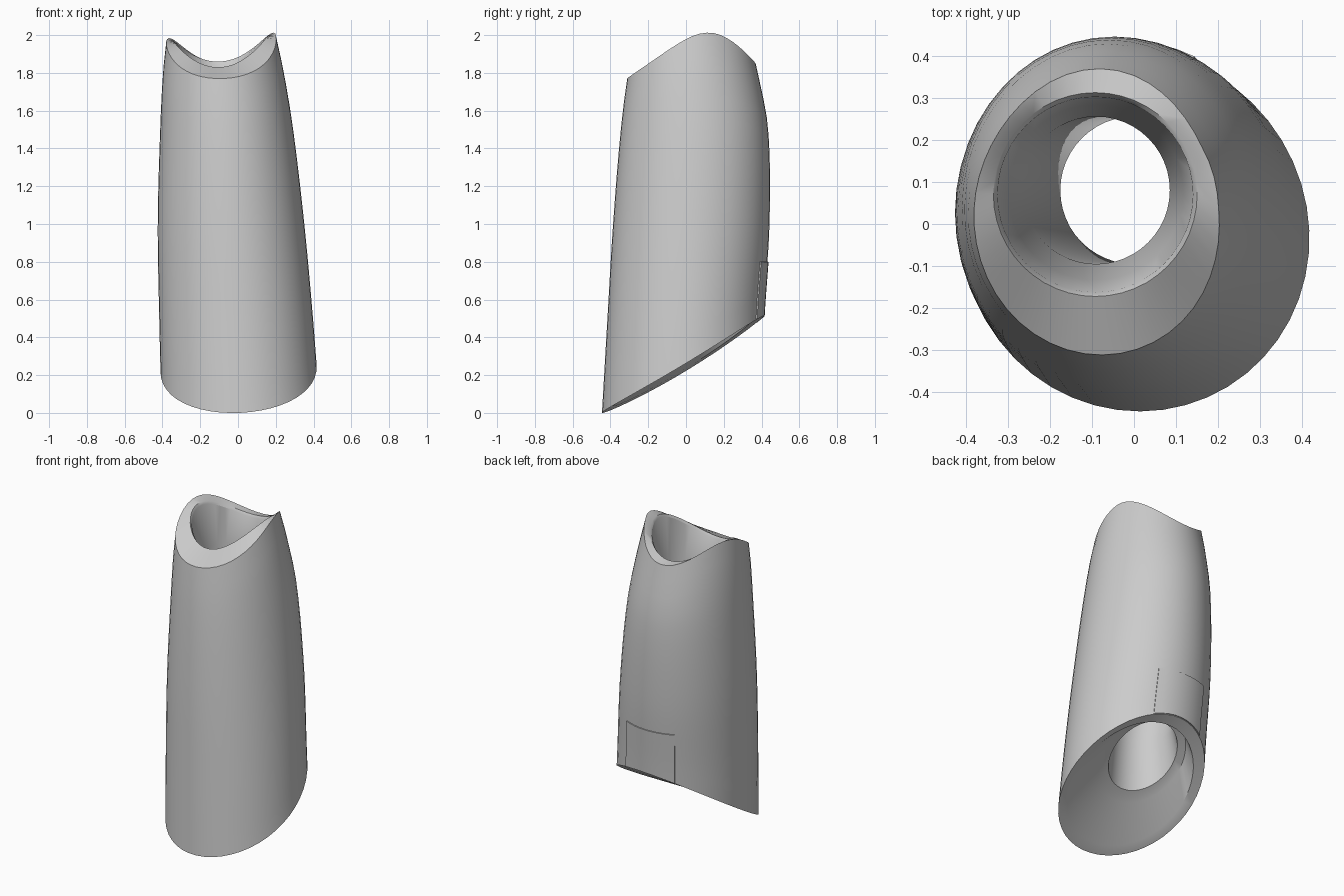
import bpy
import bmesh
from math import sin, cos, tau, pi

cube = bpy.data.objects.get("Cube")
if cube:
    bpy.data.objects.remove(cube)

SEGMENTS = 48
STEPS = 14

# Outer shell sections: height, centre x, radius x, centre y, radius y
SECTIONS = [
    (0.0, 0.015, 0.420, -0.025, 0.420),
    (0.5, -0.010, 0.407, -0.003, 0.413),
    (1.0, -0.037, 0.388, 0.028, 0.414),
    (1.5, -0.060, 0.352, 0.045, 0.390),
    (1.8, -0.077, 0.320, 0.037, 0.343),
    (2.0, -0.088, 0.288, 0.035, 0.295),
]


def section(z):
    """Smoothly interpolated centre and radii at a height."""
    z = min(max(z, 0.0), 2.0)
    last = len(SECTIONS) - 1
    i = max(k for k in range(last) if SECTIONS[k][0] <= z)
    a, b = SECTIONS[i], SECTIONS[i + 1]
    p, n = SECTIONS[max(i - 1, 0)], SECTIONS[min(i + 2, last)]
    h = b[0] - a[0]
    t = (z - a[0]) / h
    out = []
    for k in range(1, 5):
        m0 = (b[k] - p[k]) / (b[0] - p[0]) * h
        m1 = (n[k] - a[k]) / (n[0] - a[0]) * h
        out.append((2*t**3 - 3*t*t + 1) * a[k] + (t**3 - 2*t*t + t) * m0
                   + (3*t*t - 2*t**3) * b[k] + (t**3 - t*t) * m1)
    return out


def cut_height(x, y):
    """Slanted, slightly sagging cut across the bottom."""
    d = y + 0.445
    return max(0.0, 0.5 * d + 0.13 * d * d + 0.05 * x)


def bottom_height(a):
    return cut_height(0.01 + 0.415 * cos(a), -0.025 + 0.42 * sin(a))


def top_height(a):
    """Saddle-shaped outer rim: high at the sides, low front and back."""
    u = sin(a)
    return 1.98 + 0.04*u - 0.17*u*u + 0.08*u*(1 - u*u) + 0.015*cos(a)


def shell_point(a, z, lift=0.0):
    cx, rx, cy, ry = section(z)
    return (cx + (rx + lift) * cos(a), cy + (ry + lift) * sin(a), z)


def outer(t):
    def point(a):
        low, high = bottom_height(a), top_height(a)
        return shell_point(a, low + (high - low) * t)
    return point


def inner_rim(r, drop):
    def point(a):
        u = sin(a)
        z = 1.975 + 0.015*u - 0.13*u*u + 0.015*cos(a) - drop
        return (-0.092 + r * cos(a), 0.07 + r * u, z)
    return point


def level_ring(cx, cy, r, z):
    return lambda a: (cx + r * cos(a), cy + r * sin(a), z)


def cut_ring(cx, cy, r, rise):
    """Ring that follows the slanted bottom cut."""
    def point(a):
        x, y = cx + r * cos(a), cy + r * sin(a)
        return (x, y, cut_height(x, y) + rise)
    return point


def make_object(name, bm, material):
    bmesh.ops.recalc_face_normals(bm, faces=bm.faces)
    mesh = bpy.data.meshes.new(name)
    bm.to_mesh(mesh)
    bm.free()
    mesh.materials.append(material)
    obj = bpy.data.objects.new(name, mesh)
    bpy.context.collection.objects.link(obj)
    bpy.ops.object.select_all(action='DESELECT')
    obj.select_set(True)
    bpy.context.view_layer.objects.active = obj
    bpy.ops.object.shade_smooth_by_angle(angle=pi / 6)
    return obj


grey = bpy.data.materials.new("plain_grey")
grey.use_nodes = True
colour = (0.6, 0.6, 0.6, 1.0)
grey.diffuse_color = colour
grey.node_tree.nodes["Principled BSDF"].inputs["Base Color"].default_value = colour

# Hollow body: outside wall, saddle rim, upper cup, leaning bore, lower cup
rings = [outer(i / STEPS) for i in range(STEPS + 1)]
rings += [
    inner_rim(0.242, 0.0),
    inner_rim(0.232, 0.015),
    level_ring(-0.091, 0.075, 0.208, 1.68),
    level_ring(-0.090, 0.080, 0.175, 1.40),
    level_ring(0.0, 0.080, 0.175, 0.60),
    cut_ring(0.0, 0.080, 0.200, 0.10),
    cut_ring(0.0, 0.070, 0.255, 0.09),
    cut_ring(0.01, -0.020, 0.365, 0.005),
]
bm = bmesh.new()
loops = [[bm.verts.new(ring(tau * s / SEGMENTS)) for s in range(SEGMENTS)]
         for ring in rings]
for k, low in enumerate(loops):
    high = loops[(k + 1) % len(loops)]
    for s in range(SEGMENTS):
        n = (s + 1) % SEGMENTS
        bm.faces.new((low[s], low[n], high[n], high[s]))
make_object("hollow_body", bm, grey)

# Thin access panel on the back, running down to the slanted edge
COLUMNS, ROWS = 8, 4
bm = bmesh.new()
grid = []
for c in range(COLUMNS + 1):
    a = pi / 2 + (c / COLUMNS - 0.5) * 0.87
    low = bottom_height(a) + 0.003
    grid.append([bm.verts.new(shell_point(a, low + (0.8 - low) * r / ROWS, 0.006))
                 for r in range(ROWS + 1)])
for c in range(COLUMNS):
    for r in range(ROWS):
        bm.faces.new((grid[c][r], grid[c + 1][r], grid[c + 1][r + 1], grid[c][r + 1]))
bmesh.ops.recalc_face_normals(bm, faces=bm.faces)
bmesh.ops.solidify(bm, geom=bm.faces[:], thickness=0.009)
panel = make_object("access_panel", bm, grey)
